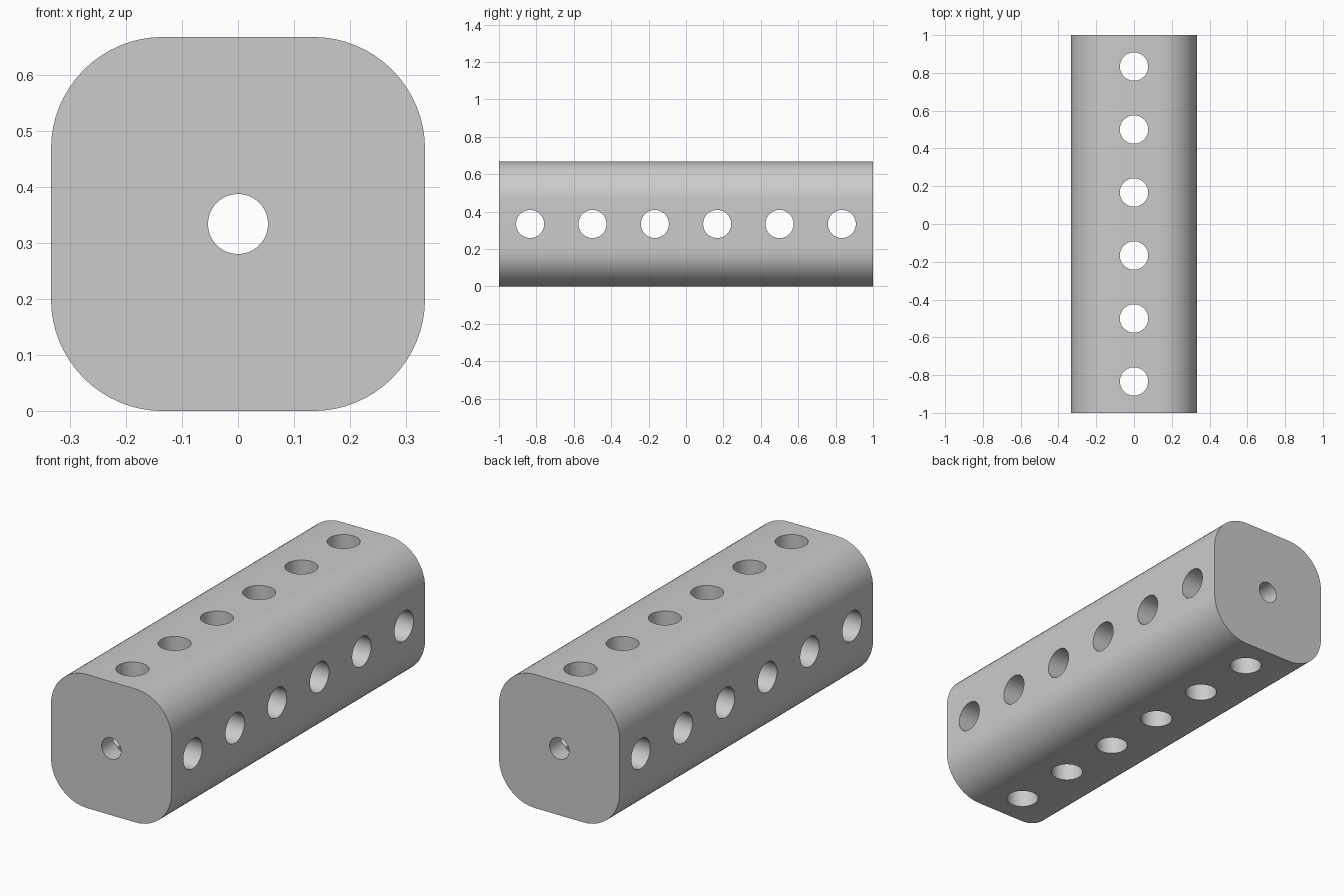
import bpy
import bmesh
import math
from mathutils import Matrix

WIDTH = 0.667
LENGTH = 2.0
CORNER = 0.2
MID = WIDTH / 2

if "Cube" in bpy.data.objects:
    bpy.data.objects.remove(bpy.data.objects["Cube"], do_unlink=True)

grey = bpy.data.materials.new("plain grey")
grey.use_nodes = True
colour = (0.6, 0.6, 0.6, 1)
grey.diffuse_color = colour
grey.node_tree.nodes["Principled BSDF"].inputs["Base Color"].default_value = colour


def add_object(name, bm):
    bmesh.ops.recalc_face_normals(bm, faces=bm.faces)
    mesh = bpy.data.meshes.new(name)
    bm.to_mesh(mesh)
    bm.free()
    obj = bpy.data.objects.new(name, mesh)
    bpy.context.collection.objects.link(obj)
    return obj


def drill(name, radius, depth, axis, rows):
    """Row of cylinders along y, each pointing along the given axis."""
    turn = {"x": Matrix.Rotation(math.pi / 2, 4, "Y"),
            "y": Matrix.Rotation(math.pi / 2, 4, "X"),
            "z": Matrix.Identity(4)}[axis]
    bm = bmesh.new()
    for y in rows:
        bmesh.ops.create_cone(bm, cap_ends=True, segments=64, radius1=radius,
                              radius2=radius, depth=depth,
                              matrix=Matrix.Translation((0, y, MID)) @ turn)
    obj = add_object(name, bm)
    obj.hide_render = True
    return obj


# Square bar with four rounded long edges
bm = bmesh.new()
bmesh.ops.create_cube(bm, size=1, matrix=Matrix.Translation((0, 0, MID))
                      @ Matrix.Diagonal((WIDTH, LENGTH, WIDTH, 1)))
long_edges = [e for e in bm.edges
              if abs(e.verts[0].co.y - e.verts[1].co.y) > 1]
bmesh.ops.bevel(bm, geom=long_edges, offset=CORNER, segments=16,
                profile=0.5, affect="EDGES")
beam = add_object("drilled_beam", bm)
beam.data.materials.append(grey)

# Six cross holes each way and one narrow bore lengthwise
rows = [(i - 2.5) / 3 for i in range(6)]
cutters = [drill("side_hole_cutter", 0.075, 1, "x", rows),
           drill("top_hole_cutter", 0.075, 1, "z", rows),
           drill("bore_cutter", 0.0535, 3, "y", [0])]

bpy.ops.object.select_all(action="DESELECT")
beam.select_set(True)
bpy.context.view_layer.objects.active = beam
for cutter in cutters:
    mod = beam.modifiers.new(cutter.name, "BOOLEAN")
    mod.operation = "DIFFERENCE"
    mod.solver = "EXACT"
    mod.object = cutter
    bpy.ops.object.modifier_apply(modifier=mod.name)
    bpy.data.objects.remove(cutter, do_unlink=True)

bpy.ops.object.shade_smooth_by_angle(angle=math.radians(30))
